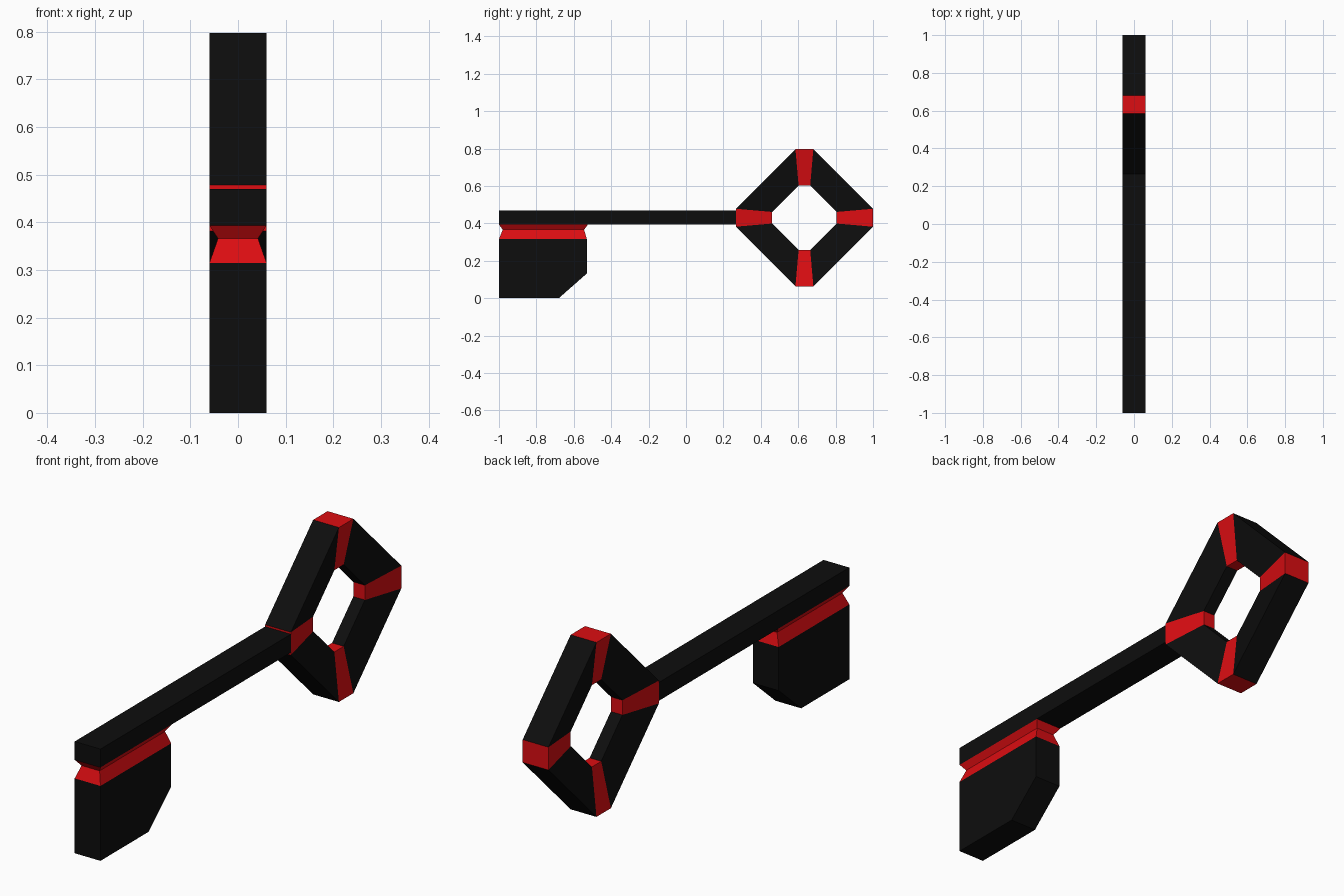
import bpy, bmesh

if "Cube" in bpy.data.objects:
    bpy.data.objects.remove(bpy.data.objects["Cube"])

HALF = 0.06  # half thickness of the key


def material(name, color):
    m = bpy.data.materials.new(name)
    m.diffuse_color = color
    m.use_nodes = True
    m.node_tree.nodes["Principled BSDF"].inputs["Base Color"].default_value = m.diffuse_color
    return m


BLACK = material("black", (0.004, 0.004, 0.004, 1))
RED = material("red", (0.72, 0.004, 0.006, 1))


def loft(name, loops, mats, closed=False, caps=True, pick=lambda i: 0):
    """Skin matching vertex loops; pick(i) gives the material of column i."""
    bm = bmesh.new()
    rows = [[bm.verts.new(p) for p in loop] for loop in loops]
    pairs = list(zip(rows, rows[1:] + rows[:1]))
    for a, b in (pairs if closed else pairs[:-1]):
        n = len(a)
        for i in range(n):
            j = (i + 1) % n
            f = bm.faces.new((a[i], a[j], b[j], b[i]))
            f.material_index = pick(i)
    if caps and not closed:
        bm.faces.new(rows[0])
        bm.faces.new(rows[-1])
    bmesh.ops.recalc_face_normals(bm, faces=bm.faces)
    me = bpy.data.meshes.new(name)
    bm.to_mesh(me)
    bm.free()
    for m in mats:
        me.materials.append(m)
    ob = bpy.data.objects.new(name, me)
    bpy.context.collection.objects.link(ob)
    return ob


def side(profile, x):
    return [(x, y, z) for y, z in profile]


def rect(hx, y0, y1, z):
    return [(-hx, y0, z), (hx, y0, z), (hx, y1, z), (-hx, y1, z)]


# Shaft
shaft = [(-1, 0.393), (0.266, 0.393), (0.266, 0.47), (-1, 0.47)]
loft("shaft", [side(shaft, -HALF), side(shaft, HALF)], [BLACK])

# Bit: flat plate with one clipped corner
bit = [(-1, 0), (-0.68, 0), (-0.53, 0.132), (-0.53, 0.315), (-1, 0.315)]
loft("bit", [side(bit, -HALF), side(bit, HALF)], [BLACK])

# Pinched red neck between bit and shaft
loft("neck", [rect(HALF, -1, -0.53, 0.315),
              rect(0.042, -0.98, -0.545, 0.366),
              rect(HALF, -1, -0.525, 0.393)], [RED], caps=False)


# Bow: clipped diamond ring, thinner toward the hole, red at the four corners
def octagon(r, c, x):
    pts = [(r, -c), (r, c), (c, r), (-c, r), (-r, c), (-r, -c), (-c, -r), (c, -r)]
    return [(x, 0.633 + y, 0.43 + z) for y, z in pts]


R_OUT, C_OUT, R_IN, C_IN, HALF_IN = 0.367, 0.048, 0.172, 0.031, 0.027
loft("bow", [octagon(R_OUT, C_OUT, -HALF), octagon(R_OUT, C_OUT, HALF),
             octagon(R_IN, C_IN, HALF_IN), octagon(R_IN, C_IN, -HALF_IN)],
     [BLACK, RED], closed=True, pick=lambda i: 1 - i % 2)
